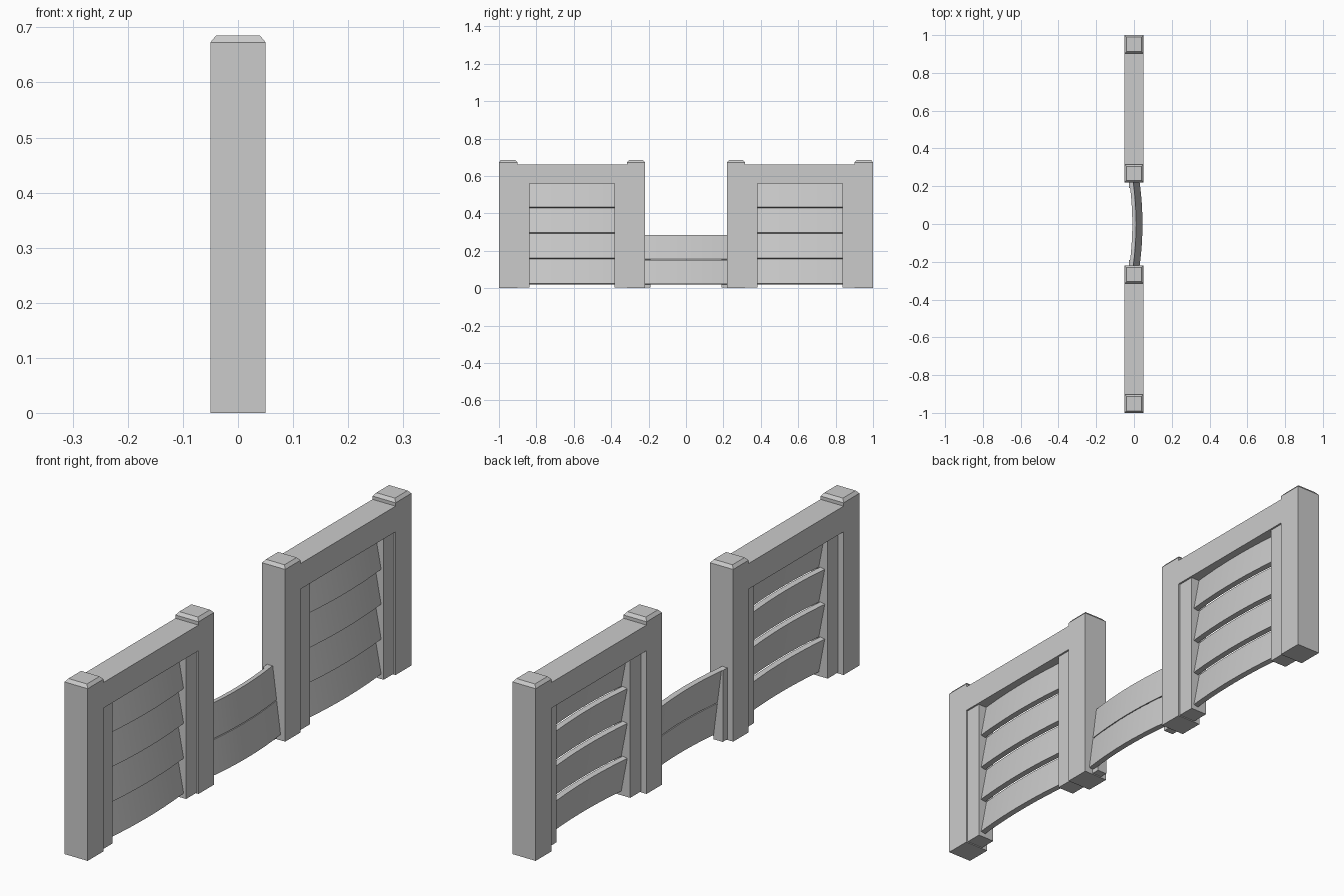
import bpy, bmesh, math

if "Cube" in bpy.data.objects:
    bpy.data.objects.remove(bpy.data.objects["Cube"])


def make(name, verts, faces, smooth=False):
    me = bpy.data.meshes.new(name)
    me.from_pydata(verts, [], faces)
    bm = bmesh.new()
    bm.from_mesh(me)
    bmesh.ops.recalc_face_normals(bm, faces=bm.faces)
    bm.to_mesh(me)
    bm.free()
    ob = bpy.data.objects.new(name, me)
    bpy.context.collection.objects.link(ob)
    if smooth:
        bpy.ops.object.select_all(action='DESELECT')
        ob.select_set(True)
        bpy.context.view_layer.objects.active = ob
        bpy.ops.object.shade_smooth_by_angle(angle=math.radians(25))
    return ob


def loft(name, rings, smooth=False):
    """Skin equal-length rings of points and cap both ends."""
    n = len(rings[0])
    verts = [p for r in rings for p in r]
    faces = [tuple(range(n)), tuple(range(len(verts) - n, len(verts)))]
    for k in range(len(rings) - 1):
        for i in range(n):
            j = (i + 1) % n
            faces.append((k * n + i, k * n + j, (k + 1) * n + j, (k + 1) * n + i))
    return make(name, verts, faces, smooth)


def rect(x0, x1, y0, y1, z):
    return [(x0, y0, z), (x1, y0, z), (x1, y1, z), (x0, y1, z)]


def box(name, x0, x1, y0, y1, z0, z1):
    return loft(name, [rect(x0, x1, y0, y1, z0), rect(x0, x1, y0, y1, z1)])


def post(name, y0, y1):
    i = 0.01
    return loft(name, [rect(-.05, .05, y0, y1, 0), rect(-.05, .05, y0, y1, .673),
                       rect(-.05 + i, .05 - i, y0 + i, y1 - i, .685)], True)


def slat(name, y0, y1, z0, z1, x_low, x_high, thick, bow, segs=12):
    """Leaning board, bowed towards +x in the middle; x_low/x_high = front face."""
    a = math.atan2(x_low - x_high, z1 - z0)
    dx, dz = thick * math.cos(a), thick * math.sin(a)
    prof = [(x_low, z0 + dz), (x_high, z1), (x_high - dx, z1 - dz), (x_low - dx, z0)]
    rings = []
    for k in range(segs + 1):
        t = k / segs
        off = bow * (1 - (2 * t - 1) ** 2)
        rings.append([(x + off, y0 + t * (y1 - y0), z) for x, z in prof])
    return loft(name, rings, True)


for side, s in (("left", -1), ("right", 1)):
    def span(a, b):
        return sorted((s * a, s * b))

    # posts and top rail
    post(side + "_outer_post", *span(.902, 1.0))
    post(side + "_inner_post", *span(.22, .315))
    box(side + "_top_rail", -.05, .05, *span(.31, .907), .56, .66)

    # recessed stiles that hold the slats
    box(side + "_outer_stile", -.026, .043, *span(.838, .91), .004, .57)
    box(side + "_inner_stile", -.026, .043, *span(.31, .382), .004, .57)

    # four leaning panel slats
    for i in range(4):
        z0 = .02 + .1365 * i
        slat(f"{side}_panel_slat_{i + 1}", *span(.36, .86), z0, z0 + .1385,
             .030, .004, .020, .014)

    # wedge bracket behind the low centre boards
    prof = [(-.026, .004), (.014, .004), (.014, .03), (-.016, .28), (-.026, .283)]
    loft(side + "_centre_bracket", [[(x, s * y, z) for x, z in prof] for y in (.19, .23)])

# two low centre boards sharing one lean
for i in range(2):
    z0 = .02 + .132 * i
    slat(f"centre_board_{i + 1}", -.235, .235, z0, z0 + .131,
         .028 - .017 * i, .011 - .017 * i, .020, .017)
